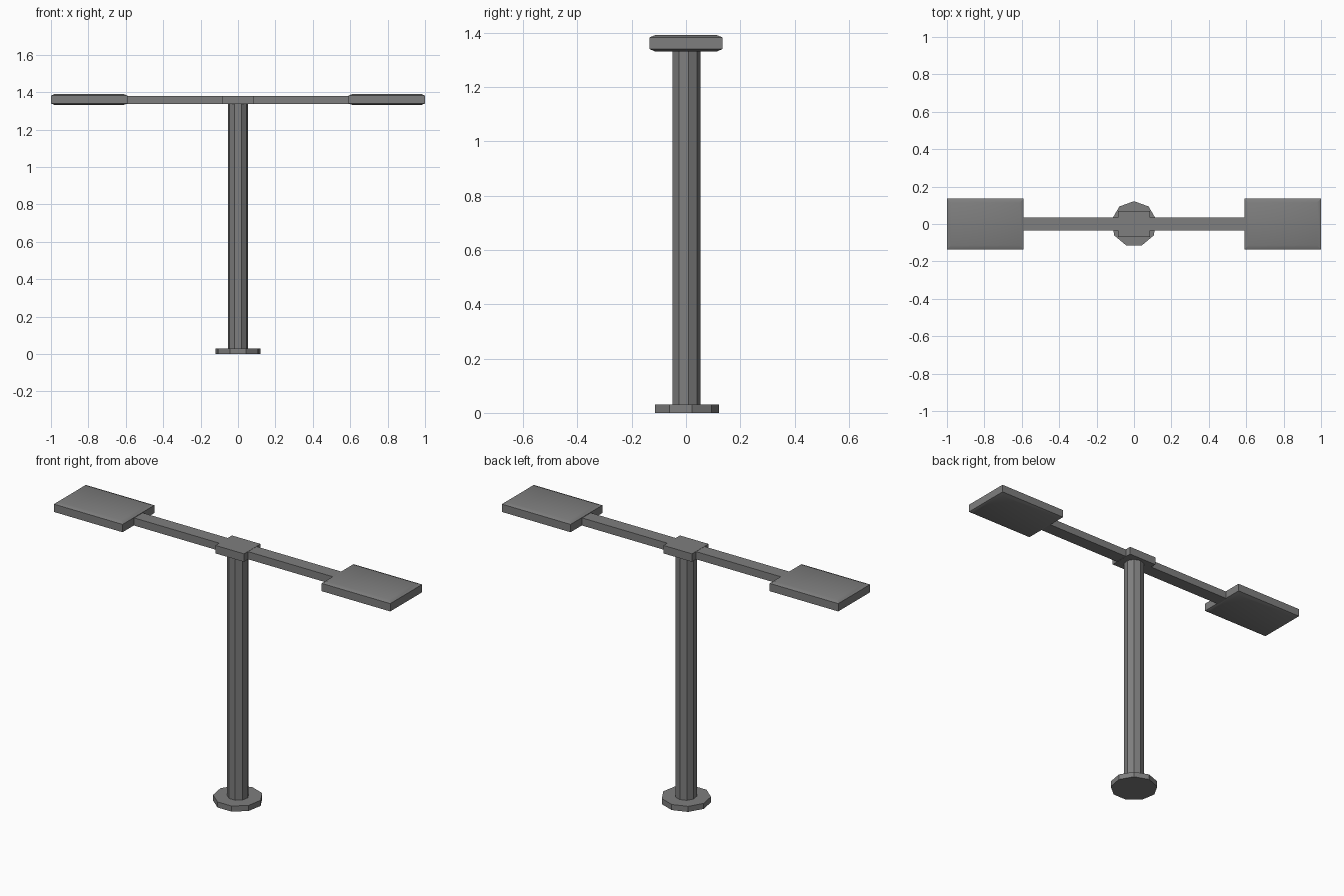
import bpy
import bmesh
from math import pi, radians

cube = bpy.data.objects.get("Cube")
if cube:
    bpy.data.objects.remove(cube)

# Single grey metal
grey = bpy.data.materials.new("grey_metal")
grey.use_nodes = True
colour = (0.21, 0.21, 0.21, 1)
grey.diffuse_color = colour
grey.node_tree.nodes["Principled BSDF"].inputs["Base Color"].default_value = colour


def finish(obj, name):
    obj.name = name
    obj.data.materials.append(grey)
    return obj


def prism(name, radius, bottom, top):
    """Nine-sided upright prism with one corner pointing to the back."""
    bpy.ops.mesh.primitive_cylinder_add(
        vertices=9, radius=radius, depth=top - bottom,
        location=(0, 0, (bottom + top) / 2))
    return finish(bpy.context.object, name)


def box(name, x0, x1, half_y, z0, z1):
    bpy.ops.mesh.primitive_cube_add(
        size=1, location=((x0 + x1) / 2, 0, (z0 + z1) / 2))
    obj = bpy.context.object
    obj.scale = (abs(x1 - x0), 2 * half_y, z1 - z0)
    bpy.ops.object.transform_apply(location=False, rotation=False, scale=True)
    return finish(obj, name)


# Foot, post and hub
prism("base_plate", 0.122, 0, 0.03)
prism("post", 0.053, 0.03, 1.34)
box("hub_block", -0.085, 0.085, 0.07, 1.337, 1.38)

# Arms and end panels, mirrored
for side, s in (("left", 1), ("right", -1)):
    box(side + "_arm", s * 0.08, s * 0.60, 0.036, 1.338, 1.379)
    panel = box(side + "_panel", s * 0.592, s, 0.135, 1.34, 1.382)

    # Shallow raised face above and below each panel
    bm = bmesh.new()
    bm.from_mesh(panel.data)
    bm.normal_update()
    caps = [f for f in bm.faces if abs(f.normal.z) > 0.9]
    bmesh.ops.inset_individual(bm, faces=caps, thickness=0.03, depth=0.009)
    bm.to_mesh(panel.data)
    bm.free()
    bpy.ops.object.shade_smooth_by_angle(angle=radians(30))
